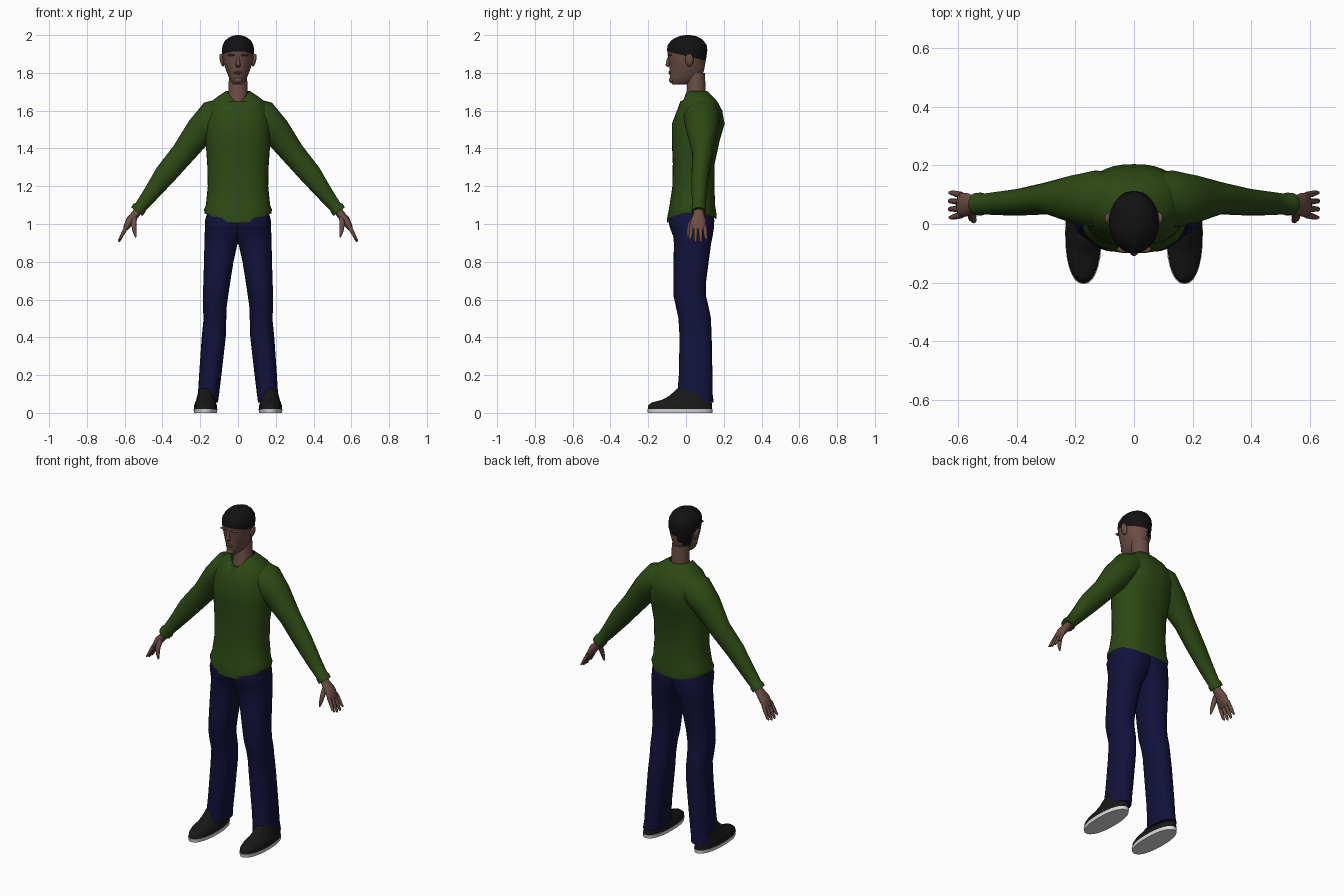
import bpy, bmesh, math
from mathutils import Vector

cube = bpy.data.objects.get("Cube")
if cube:
    bpy.data.objects.remove(cube, do_unlink=True)


def material(name, r, g, b):
    m = bpy.data.materials.new(name)
    m.use_nodes = True
    m.diffuse_color = (r, g, b, 1)
    bsdf = m.node_tree.nodes["Principled BSDF"]
    bsdf.inputs["Base Color"].default_value = (r, g, b, 1)
    bsdf.inputs["Roughness"].default_value = 0.8
    return m


SKIN = material("brown skin", 0.15, 0.075, 0.058)
HAIR = material("black hair", 0.006, 0.006, 0.006)
GREEN = material("green knit", 0.026, 0.066, 0.007)
DENIM = material("navy denim", 0.006, 0.006, 0.045)
SHOE = material("black shoe", 0.009, 0.009, 0.009)
SOLE = material("white sole", 0.7, 0.7, 0.7)


def finish(name, bm, mats, mirror=False, angle=50):
    bmesh.ops.recalc_face_normals(bm, faces=bm.faces[:])
    me = bpy.data.meshes.new(name)
    bm.to_mesh(me)
    bm.free()
    for m in mats:
        me.materials.append(m)
    for p in me.polygons:
        p.use_smooth = True
    me.set_sharp_from_angle(angle=math.radians(angle))
    ob = bpy.data.objects.new(name, me)
    bpy.context.collection.objects.link(ob)
    if mirror:
        mod = ob.modifiers.new("Mirror", "MIRROR")
        mod.use_mirror_merge = False
    return ob


def skin_rings(bm, rings, caps=True):
    loops = [[bm.verts.new(p) for p in ring] for ring in rings]
    n = len(loops[0])
    for a, b in zip(loops, loops[1:]):
        for i in range(n):
            j = (i + 1) % n
            bm.faces.new((a[i], a[j], b[j], b[i]))
    if caps:
        bm.faces.new(loops[0])
        bm.faces.new(loops[-1])


def power(v, e):
    return math.copysign(abs(v) ** e, v)


def stack(bm, rows, n=28, e=1.0, dips=None, caps=True):
    """Level rings (z, x0, x1, y0, y1); dips lower a ring's front and back."""
    rings = []
    for k, (z, x0, x1, y0, y1) in enumerate(rows):
        front, back = (dips or {}).get(k, (0, 0))
        ring = []
        for i in range(n):
            t = math.tau * i / n
            c, s = math.cos(t), math.sin(t)
            drop = (front if s < 0 else back) * abs(s) ** 3
            ring.append(((x0 + x1) / 2 + (x1 - x0) / 2 * power(c, e),
                         (y0 + y1) / 2 + (y1 - y0) / 2 * power(s, e), z - drop))
        rings.append(ring)
    skin_rings(bm, rings, caps)


def tube(bm, rows, n=16):
    """Rings across a path (x, y, z, radius in the front plane, radius along y)."""
    pts = [Vector(r[:3]) for r in rows]
    rings = []
    for k, row in enumerate(rows):
        d = pts[min(k + 1, len(pts) - 1)] - pts[max(k - 1, 0)]
        u = d.cross(Vector((0, 1, 0))).normalized()
        v = u.cross(d).normalized()
        rings.append([pts[k] + u * row[3] * math.cos(math.tau * i / n)
                      + v * row[4] * math.sin(math.tau * i / n) for i in range(n)])
    skin_rings(bm, rings)


def wide(rows):
    return [(z, -w, w, y0, y1) for z, w, y0, y1 in rows]


# Sweater body with curved hem and V neckline
bm = bmesh.new()
stack(bm, wide([(1.055, .176, -.10, .16), (1.075, .18, -.10, .162), (1.1, .17, -.09, .155),
                (1.2, .16, -.072, .15), (1.32, .163, -.07, .152), (1.44, .172, -.075, .178),
                (1.53, .175, -.075, .204), (1.6, .165, -.048, .192), (1.65, .14, -.03, .165),
                (1.68, .1, -.022, .138), (1.705, .062, -.016, .112)]),
      n=36, e=.85, caps=False,
      dips={0: (.05, .03), 1: (.045, .025), 2: (.02, .01), 9: (.035, 0), 10: (.056, 0)})
finish("sweater_body", bm, [GREEN], angle=80)

# Sleeves with cuffs
bm = bmesh.new()
tube(bm, [(.06, .085, 1.585, .085, .085), (.13, .085, 1.565, .092, .098),
          (.2, .085, 1.495, .078, .083), (.29, .088, 1.375, .064, .055),
          (.385, .075, 1.262, .058, .046), (.465, .07, 1.155, .042, .04),
          (.515, .068, 1.092, .033, .035), (.522, .068, 1.084, .039, .039),
          (.536, .068, 1.066, .037, .038)], n=24)
finish("sleeves", bm, [GREEN], True, 60)

# Hands: palm, four fingers and thumb
bm = bmesh.new()
tube(bm, [(.52, .068, 1.09, .022, .026), (.54, .067, 1.055, .022, .028),
          (.57, .066, 1.02, .023, .04), (.59, .064, .985, .017, .042), (.597, .064, .97, .01, .038)])
for k in range(4):
    y = .03 + .023 * k
    tip = .905 + (.012 if k in (0, 3) else 0)
    spread = (k - 1.5) * .005
    tube(bm, [(.588, y, .99, .011, .011), (.608, y + spread * .5, .952, .01, .0105),
              (.628 - (tip - .905) * .5, y + spread, tip + .008, .007, .008),
              (.631, y + spread, tip, .003, .004)], n=8)
tube(bm, [(.55, .045, 1.03, .015, .015), (.552, .022, .995, .014, .014),
          (.546, .012, .955, .01, .01), (.541, .01, .93, .004, .005)], n=8)
finish("hands", bm, [SKIN], True)

# Jeans, one leg mirrored and meeting at the hips
bm = bmesh.new()
stack(bm, [(1.09, -.06, .155, -.075, .14), (1.02, -.06, .174, -.095, .15),
           (.98, -.05, .175, -.085, .148), (.93, -.025, .177, -.066, .14),
           (.89, .004, .178, -.064, .132), (.8, .024, .18, -.066, .12),
           (.7, .04, .183, -.067, .107), (.62, .052, .186, -.066, .106),
           (.56, .06, .186, -.053, .12), (.5, .062, .182, -.04, .132),
           (.4, .065, .192, -.034, .136), (.2, .088, .206, -.038, .14),
           (.1, .1, .212, -.046, .141), (.055, .106, .217, -.056, .147)], e=.85)
finish("jeans", bm, [DENIM], True, 60)

# Shoes and soles
bm = bmesh.new()
stack(bm, [(.018, .112, .233, -.202, .138), (.04, .112, .232, -.2, .138),
           (.056, .117, .227, -.18, .136), (.068, .122, .222, -.13, .134),
           (.09, .127, .216, -.088, .132), (.13, .135, .205, -.045, .125)], e=.9)
finish("shoes", bm, [SHOE], True)
bm = bmesh.new()
stack(bm, [(0, .111, .233, -.202, .139), (.02, .109, .235, -.205, .141)], e=.9)
finish("soles", bm, [SOLE], True)

# Neck
bm = bmesh.new()
stack(bm, wide([(1.61, .055, -.012, .1), (1.66, .055, -.012, .105),
                (1.71, .05, .006, .104), (1.8, .048, .0, .1)]))
finish("neck", bm, [SKIN])

# Head, cut along the hairline; hair also runs lower on one side of the nape
bm = bmesh.new()
stack(bm, wide([(1.738, .022, -.07, .0), (1.75, .034, -.082, .04), (1.775, .048, -.086, .08),
                (1.81, .062, -.086, .095), (1.85, .076, -.089, .102), (1.89, .083, -.095, .109),
                (1.92, .085, -.1, .113), (1.945, .082, -.098, .11), (1.97, .069, -.08, .094),
                (1.985, .052, -.058, .075), (1.995, .032, -.032, .052), (2.0, .01, -.005, .022)]),
      n=36)
hair_point, hair_normal = Vector((0, -.09, 1.912)), Vector((0, .24, .97))
cuts = [(hair_point, hair_normal), (Vector((0, 0, 1.825)), Vector((0, 0, 1)))]
cuts += [(Vector((x, 0, 0)), Vector((1, 0, 0))) for x in (-.01, -.032, -.065)]
for co, no in cuts:
    bmesh.ops.bisect_plane(bm, geom=bm.verts[:] + bm.edges[:] + bm.faces[:],
                           plane_co=co, plane_no=no)
for f in bm.faces:
    c = f.calc_center_median()
    crown = (c - hair_point).dot(hair_normal) > 0
    nape = c.x < -.01 and c.y > .045 and c.z > 1.825
    strip = -.065 < c.x < -.032 and c.y > .03 and c.z > 1.75
    f.material_index = int(crown or nape or strip)
finish("head", bm, [SKIN, HAIR])


def blob(bm, centre, size, tilt=0):
    made = bmesh.ops.create_uvsphere(bm, u_segments=14, v_segments=8, radius=1)["verts"]
    for v in made:
        x, y, z = v.co.x * size[0], v.co.y * size[1], v.co.z * size[2]
        v.co = Vector(centre) + Vector((x + z * tilt, y, z))


# Ears
bm = bmesh.new()
blob(bm, (.086, .018, 1.868), (.011, .022, .034), .2)
finish("ears", bm, [SKIN], True)

# Nose, lips, chin and brow ridges
bm = bmesh.new()
tube(bm, [(0, -.088, 1.888, .008, .007), (0, -.094, 1.865, .009, .01),
          (0, -.097, 1.842, .014, .012), (0, -.09, 1.832, .01, .006)], n=10)
finish("nose", bm, [SKIN])
bm = bmesh.new()
for z in (1.805, 1.797):
    blob(bm, (0, -.086, z), (.022, .007, .005))
blob(bm, (0, -.075, 1.762), (.024, .016, .016))
finish("lips_and_chin", bm, [SKIN])
bm = bmesh.new()
blob(bm, (.034, -.086, 1.895), (.024, .012, .006))
finish("brow_ridges", bm, [SKIN], True)
